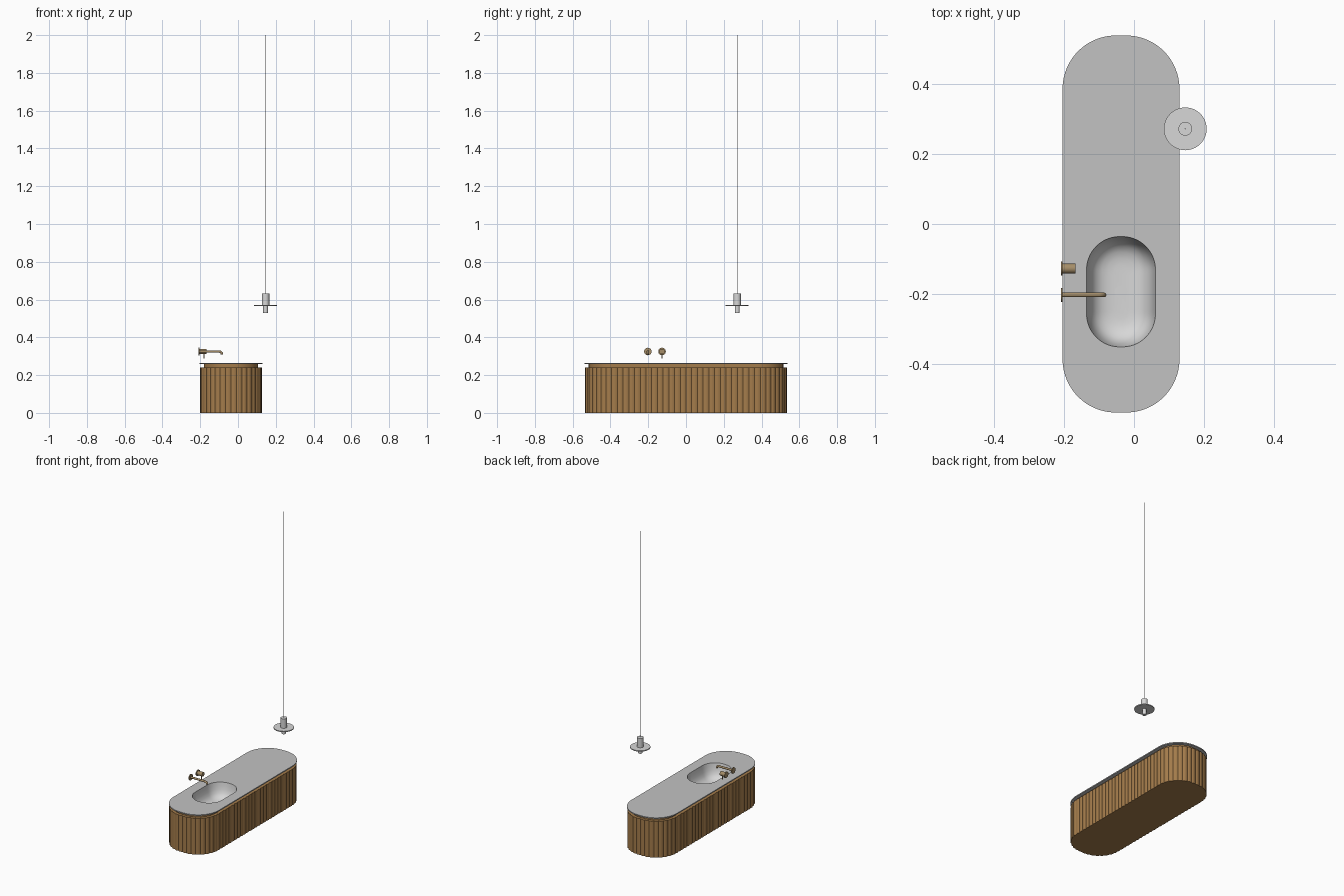
import bpy, bmesh, math
from mathutils import Vector, Matrix

cube = bpy.data.objects.get("Cube")
if cube:
    bpy.data.objects.remove(cube, do_unlink=True)


def material(name, rgb):
    m = bpy.data.materials.new(name)
    m.use_nodes = True
    m.diffuse_color = (*rgb, 1)
    m.node_tree.nodes["Principled BSDF"].inputs["Base Color"].default_value = (*rgb, 1)
    return m


WOOD = material("oak wood", (0.37, 0.20, 0.07))
STONE = material("grey stone", (0.54, 0.54, 0.54))
WHITE = material("pale grey", (0.68, 0.68, 0.68))
BRASS = material("brushed brass", (0.38, 0.27, 0.14))


def finish(name, bm, mat, angle=35):
    bmesh.ops.recalc_face_normals(bm, faces=bm.faces)
    mesh = bpy.data.meshes.new(name)
    bm.to_mesh(mesh)
    bm.free()
    mesh.materials.append(mat)
    ob = bpy.data.objects.new(name, mesh)
    bpy.context.collection.objects.link(ob)
    bpy.ops.object.select_all(action='DESELECT')
    ob.select_set(True)
    bpy.context.view_layer.objects.active = ob
    bpy.ops.object.shade_smooth_by_angle(angle=math.radians(angle))
    return ob


def outline(cx, cy, hx, hy, r, z, n, flute=0, slats=1):
    """Rounded rectangle sampled evenly by length, optionally fluted."""
    r = min(r, hx, hy)
    a, b, arc = hx - r, hy - r, math.pi * r / 2
    total = 4 * (a + b + arc)
    pts = []
    for i in range(n):
        s = total * i / n
        p = Vector((hx, 0))
        d = Vector((0, 1))
        for length, turn in ((b, 0), (arc, 1), (2 * a, 0), (arc, 1), (2 * b, 0),
                             (arc, 1), (2 * a, 0), (arc, 1), (b, 0)):
            t = min(s, length)
            left = Vector((-d.y, d.x))
            if turn and r > 0:
                ang = t / r
                p = p + d * (r * math.sin(ang)) + left * (r * (1 - math.cos(ang)))
                d = d * math.cos(ang) + left * math.sin(ang)
            else:
                p = p + d * t
            s -= t
            if s <= 1e-9:
                break
        phase = (i * slats / n) % 1
        p = p - Vector((d.y, -d.x)) * (flute * (1 - math.sin(math.pi * phase)))
        pts.append((cx + p.x, cy + p.y, z))
    return pts


def loft(bm, loops, cap_start=False, cap_end=False):
    rings = [[bm.verts.new(p) for p in loop] for loop in loops]
    for lo, hi in zip(rings, rings[1:]):
        for i in range(len(lo)):
            j = (i + 1) % len(lo)
            bm.faces.new((lo[i], lo[j], hi[j], hi[i]))
    if cap_start:
        bm.faces.new(rings[0])
    if cap_end:
        bm.faces.new(rings[-1])
    return rings


def ring_edges(bm, ring):
    return [bm.edges.get((v, ring[i - 1])) for i, v in enumerate(ring)]


def cylinder(name, start, end, radius, mat, segments=32):
    a, b = Vector(start), Vector(end)
    bm = bmesh.new()
    turn = (b - a).to_track_quat('Z', 'Y').to_matrix().to_4x4()
    bmesh.ops.create_cone(bm, cap_ends=True, segments=segments, radius1=radius, radius2=radius,
                          depth=(b - a).length, matrix=Matrix.Translation((a + b) / 2) @ turn)
    return finish(name, bm, mat)


# Fluted cabinet with recessed neck under the worktop
CX, SLATS, STEPS = -0.037, 84, 6
N = SLATS * STEPS
bm = bmesh.new()
body = [outline(CX, 0, 0.164, 0.535, 0.148, z, N, 0.004, SLATS) for z in (0, 0.24)]
neck = [outline(CX, 0, 0.144, 0.515, 0.130, z, N) for z in (0.24, 0.258)]
loft(bm, body + neck, cap_start=True)
finish("fluted_cabinet", bm, WOOD)

# Thin worktop with an opening for the basin
BY = -0.193
bm = bmesh.new()
outer = loft(bm, [outline(CX, 0, 0.1665, 0.537, 0.152, z, 160) for z in (0.258, 0.265)])
hole = loft(bm, [outline(CX, BY, 0.098, 0.157, 0.094, z, 96) for z in (0.258, 0.265)])
for a, b in zip(outer, hole):
    bmesh.ops.triangle_fill(bm, use_beauty=True, edges=ring_edges(bm, a) + ring_edges(bm, b))
finish("worktop", bm, STONE)

# Sunken basin: inset and height for each ring
profile = [(0, 0.265), (0.003, 0.245), (0.008, 0.22), (0.016, 0.198), (0.028, 0.182),
           (0.044, 0.172), (0.062, 0.167), (0.08, 0.165)]
bm = bmesh.new()
loft(bm, [outline(CX, BY, 0.098 - d, 0.157 - d, 0.094 - d, z, 96) for d, z in profile], cap_end=True)
basin = finish("basin", bm, WHITE, 60)
basin.data.flip_normals()
cylinder("basin_drain", (CX, BY, 0.163), (CX, BY, 0.169), 0.018, WHITE)

# Wall spout with a down-turned tip
SY, HY, FZ = -0.202, -0.127, 0.325
cylinder("spout_wall_plate", (-0.208, SY, FZ), (-0.203, SY, FZ), 0.02, BRASS)
curve = bpy.data.curves.new("spout", 'CURVE')
curve.dimensions = '3D'
curve.bevel_depth = 0.0065
curve.bevel_resolution = 4
curve.use_fill_caps = True
spline = curve.splines.new('POLY')
R = 0.015
path = [(-0.204, FZ)] + [(-0.1 + R * math.sin(k * math.pi / 16), FZ - R + R * math.cos(k * math.pi / 16))
                         for k in range(9)]
spline.points.add(len(path) - 1)
for pt, (x, z) in zip(spline.points, path):
    pt.co = (x, SY, z, 1)
curve.materials.append(BRASS)
spout = bpy.data.objects.new("spout", curve)
bpy.context.collection.objects.link(spout)

# Mixer handle with its lever
cylinder("handle_wall_plate", (-0.208, HY, FZ), (-0.203, HY, FZ), 0.02, BRASS)
cylinder("mixer_handle", (-0.204, HY, FZ), (-0.167, HY, FZ), 0.014, BRASS)
cylinder("handle_lever", (-0.18, HY, FZ - 0.01), (-0.18, HY, 0.287), 0.003, BRASS, 12)

# Pendant lamp
LX, LY = 0.146, 0.271
for name, low, high, radius in (("lamp_disc", 0.565, 0.571, 0.061), ("lamp_upper_tube", 0.571, 0.633, 0.0195),
                                ("lamp_lower_tube", 0.528, 0.565, 0.0125), ("lamp_cable", 0.633, 2.0, 0.0015)):
    cylinder(name, (LX, LY, low), (LX, LY, high), radius, WHITE, 48)
